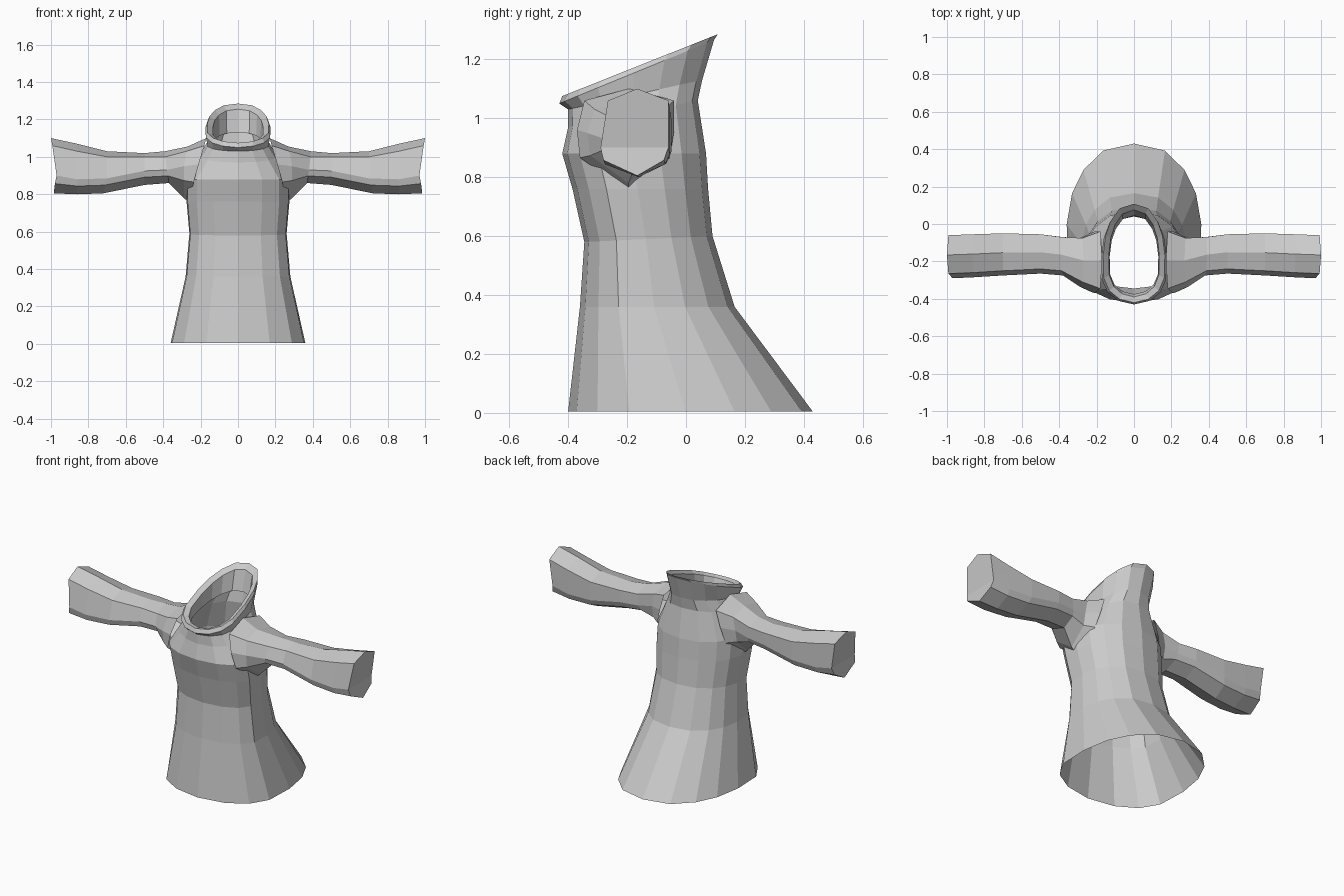
import bpy, bmesh

if "Cube" in bpy.data.objects:
    bpy.data.objects.remove(bpy.data.objects["Cube"])


def lerp(a, b, t):
    return a + (b - a) * t


def loft(name, rings, cap_end=False):
    """Skin closed rings of equal point count into a flat-shaded tube."""
    bm = bmesh.new()
    loops = [[bm.verts.new(p) for p in ring] for ring in rings]
    n = len(loops[0])
    for a, b in zip(loops, loops[1:]):
        for i in range(n):
            j = (i + 1) % n
            bm.faces.new((a[i], a[j], b[j], b[i]))
    if cap_end:
        # end closed by two panels folded along the middle of the cuff
        e = loops[-1]
        bm.faces.new((e[0], e[1], e[2], e[3], e[7]))
        bm.faces.new((e[3], e[4], e[5], e[6], e[7]))
    bmesh.ops.recalc_face_normals(bm, faces=bm.faces)
    mesh = bpy.data.meshes.new(name)
    bm.to_mesh(mesh)
    bm.free()
    obj = bpy.data.objects.new(name, mesh)
    bpy.context.collection.objects.link(obj)
    return obj


# Half outline of the body seen from above: (width fraction, front-to-back fraction)
outline = [(0, 0), (.47, .035), (.8, .12), (.98, .25), (1, .48),
           (.92, .68), (.75, .83), (.46, .955), (0, 1)]


def body_ring(yf, yb, hw, zf, zb):
    half = [(w * hw, lerp(yf, yb, t), lerp(zf, zb, t)) for w, t in outline]
    return half + [(-x, y, z) for x, y, z in half[-2:0:-1]]


# Body: front y, back y, half width, front z, back z
loft("garment_body", [body_ring(*r) for r in [
    (-.40, .43, .36, .005, .005),
    (-.36, .165, .28, .36, .36),
    (-.345, .09, .26, .58, .60),
    (-.385, .075, .275, .76, .76),
    (-.42, .068, .275, .88, .88),
    (-.40, .04, .205, .97, 1.06),
]])

# Collar: rises from the neckline, flares to a rim and folds inward
loft("collar", [body_ring(*r) for r in [
    (-.40, .04, .205, .97, 1.06),
    (-.40, .055, .165, 1.03, 1.13),
    (-.43, .095, .175, 1.05, 1.265),
    (-.42, .108, .165, 1.075, 1.285),
    (-.39, .075, .135, 1.07, 1.255),
    (-.375, .045, .13, 1.03, 1.13),
]])


def sleeve_ring(xt, xm, xb, yf, yb, zt, zs, zm, zb):
    """Eight-sided sleeve section: top, shoulders, middle, lower edge, bottom."""
    ym = lerp(yf, yb, .52)
    xs = lerp(xt, xm, .25)
    xl = lerp(xm, xb, .6)
    zl = lerp(zm, zb, .45)
    return [(xt, ym, zt), (xs, yb, zs), (lerp(xs, xm, .5), yb, lerp(zs, zm, .5)),
            (xm, yb, zm), (xl, yb - .015, zl), (xb, ym, zb),
            (xl, yf, zl), (xm, yf - .01, zm)] + [(xs, yf + .015, zs)]


# Sleeves: top/middle/bottom x, front y, back y, top/shoulder/middle/bottom z
sleeve_stations = [
    (.17, .21, .255, -.36, -.04, 1.10, 1.06, .96, .75),
    (.27, .29, .29, -.325, -.075, 1.055, 1.03, .95, .78),
    (.39, .38, .37, -.265, -.07, 1.03, 1.00, .93, .86),
    (.50, .50, .50, -.255, -.055, 1.02, 1.00, .925, .85),
    (.70, .70, .72, -.265, -.05, 1.03, 1.00, .885, .805),
    (.86, .86, .86, -.275, -.055, 1.07, 1.03, .88, .80),
    (1.0, .97, .985, -.28, -.06, 1.10, 1.06, .90, .805),
]
for side, label in ((1, "right"), (-1, "left")):
    rings = [[(side * x, y, z) for x, y, z in sleeve_ring(*s)] for s in sleeve_stations]
    sleeve = loft(label + "_sleeve", rings)
    # cuff end closed by an upper and a lower panel meeting in a fold
    bm = bmesh.new()
    bm.from_mesh(sleeve.data)
    bm.verts.ensure_lookup_table()
    e = bm.verts[-9:]
    bm.faces.new((e[7], e[8], e[0], e[1], e[2], e[3]))
    bm.faces.new((e[3], e[4], e[5], e[6], e[7]))
    bmesh.ops.recalc_face_normals(bm, faces=bm.faces)
    bm.to_mesh(sleeve.data)
    bm.free()
    # normals must point out of the sleeve even though the shoulder end is open
    sleeve.data.update()
